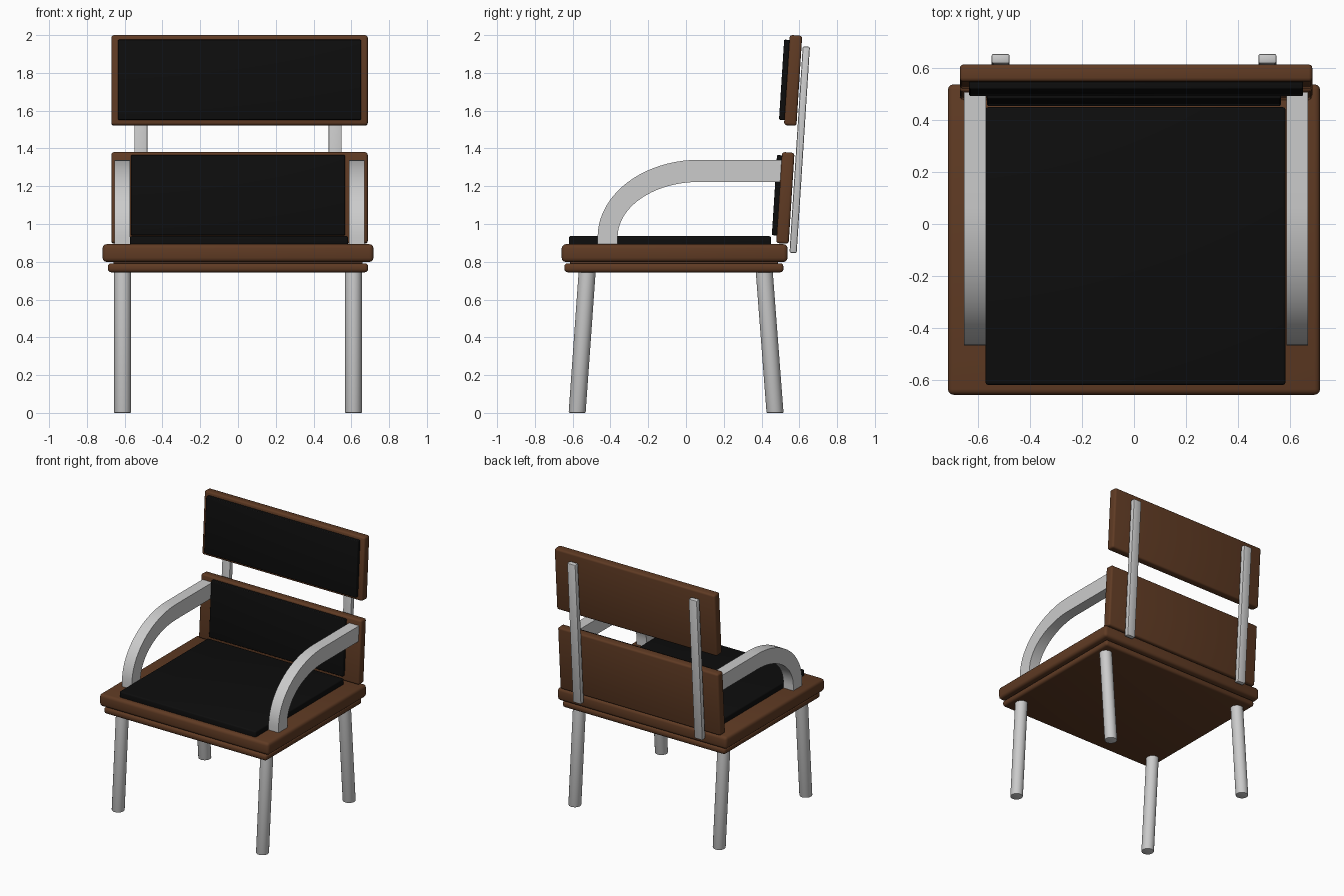
import bpy, bmesh, math
from mathutils import Matrix, Vector

if "Cube" in bpy.data.objects:
    bpy.data.objects.remove(bpy.data.objects["Cube"])

TILT = math.atan2(0.07, 1.09)   # backward lean of the backrest


def material(name, color):
    m = bpy.data.materials.new(name)
    m.diffuse_color = color
    m.use_nodes = True
    m.node_tree.nodes["Principled BSDF"].inputs["Base Color"].default_value = m.diffuse_color
    return m


WOOD = material("brown_wood", (0.115, 0.043, 0.017, 1))
PAD = material("black_padding", (0.004, 0.004, 0.004, 1))


def finish(name, bm, mat=None):
    bmesh.ops.recalc_face_normals(bm, faces=bm.faces)
    me = bpy.data.meshes.new(name)
    bm.to_mesh(me)
    bm.free()
    ob = bpy.data.objects.new(name, me)
    bpy.context.collection.objects.link(ob)
    if mat:
        me.materials.append(mat)
    bpy.ops.object.select_all(action='DESELECT')
    ob.select_set(True)
    bpy.context.view_layer.objects.active = ob
    bpy.ops.object.shade_smooth_by_angle(angle=math.radians(35))
    return ob


def slab(name, center, size, bevel, mat=None, tilt=0.0, segments=3):
    """Box with rounded edges, leaning back by tilt."""
    bm = bmesh.new()
    bmesh.ops.create_cube(bm, size=1, matrix=Matrix.Diagonal((*size, 1)))
    bmesh.ops.bevel(bm, geom=bm.edges[:], offset=bevel, segments=segments,
                    profile=0.5, affect='EDGES')
    bm.transform(Matrix.Translation(center) @ Matrix.Rotation(-tilt, 4, 'X'))
    return finish(name, bm, mat)


def leg(name, x, y_foot, y_top, radius=0.045, top=0.765):
    """Round leg whose foot sits flat on the floor."""
    bm = bmesh.new()
    bmesh.ops.create_cone(bm, cap_ends=True, segments=32, radius1=radius,
                          radius2=radius, depth=top)
    for v in bm.verts:
        t = v.co.z / top + 0.5
        v.co += Vector((x, y_foot + (y_top - y_foot) * t, top / 2))
    foot = [e for e in bm.edges if all(v.co.z < 0.001 for v in e.verts)]
    bmesh.ops.bevel(bm, geom=foot, offset=0.005, segments=2, profile=0.5,
                    affect='EDGES')
    return finish(name, bm)


def armrest(name, x, width=0.084):
    """Bent bar: side profile of two elliptical quarter arcs, extruded in x."""
    cy, cz, n = 0.07, 0.93, 20

    def arc(ry, rz):
        return [(cy - ry * math.cos(i / n * math.pi / 2),
                 cz + rz * math.sin(i / n * math.pi / 2)) for i in range(n + 1)]

    outer = [(-0.468, 0.88)] + arc(0.538, 0.41) + [(0.51, 1.34)]
    inner = [(-0.362, 0.88)] + arc(0.432, 0.293) + [(0.503, 1.223)]
    bm = bmesh.new()
    rings = []
    for (oy, oz), (iy, iz) in zip(outer, inner):
        rings.append([bm.verts.new((x + sx * width / 2, py, pz))
                      for sx, py, pz in ((-1, oy, oz), (1, oy, oz),
                                         (1, iy, iz), (-1, iy, iz))])
    for a, b in zip(rings, rings[1:]):
        for k in range(4):
            j = (k + 1) % 4
            bm.faces.new((a[k], a[j], b[j], b[k]))
    bm.faces.new(rings[0])
    bm.faces.new(rings[-1])
    return finish(name, bm)


# Seat: main board, thinner board below and cushion
slab("seat_board", (0, -0.06, 0.846), (1.434, 1.196, 0.094), 0.022, WOOD)
slab("under_seat_board", (0, -0.064, 0.768), (1.378, 1.16, 0.048), 0.018, WOOD)
slab("seat_joint", (0, -0.064, 0.796), (1.32, 1.10, 0.03), 0.004, WOOD)
slab("seat_cushion", (0.006, -0.085, 0.905), (1.155, 1.07, 0.062), 0.01, PAD)

# Backrest: two leaning boards, each with a cushion
slab("lower_back_board", (0.008, 0.526, 1.138), (1.358, 0.066, 0.483), 0.014, WOOD, TILT)
slab("lower_back_cushion", (0, 0.486, 1.152), (1.132, 0.036, 0.425), 0.006, PAD, TILT)
slab("upper_back_board", (0.008, 0.567, 1.76), (1.358, 0.066, 0.478), 0.014, WOOD, TILT)
slab("upper_back_cushion", (0.008, 0.524, 1.763), (1.286, 0.036, 0.425), 0.006, PAD, TILT)

# Mirrored parts: back supports, armrests and legs
for side, s in (("left", -1), ("right", 1)):
    slab(f"{side}_back_support", (s * 0.514, 0.602, 1.393), (0.07, 0.038, 1.095),
         0.008, None, TILT, 2)
    armrest(f"{side}_armrest", 0.008 + s * 0.621)
    leg(f"{side}_front_leg", s * 0.611, -0.576, -0.522)
    leg(f"{side}_back_leg", s * 0.611, 0.471, 0.413)
